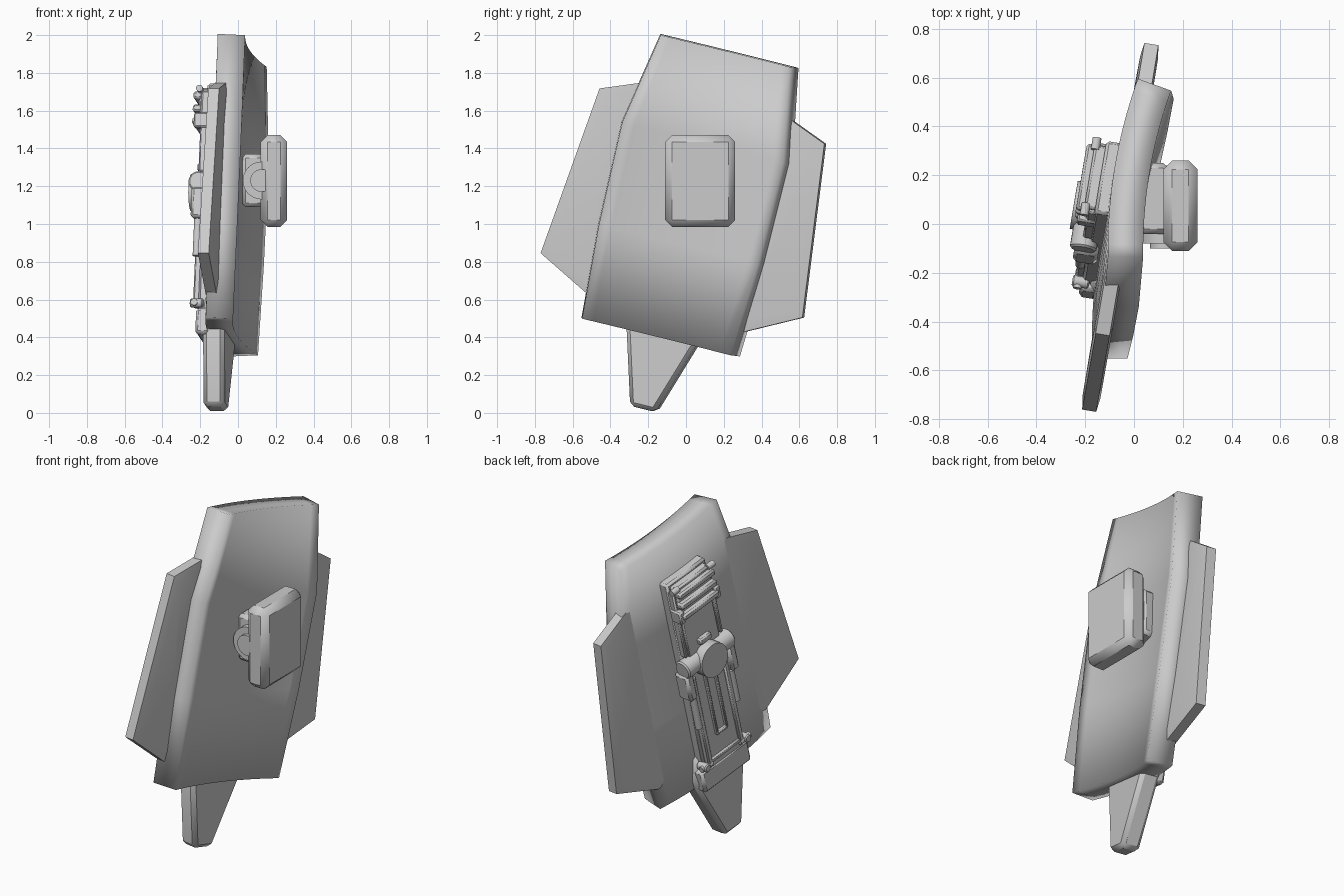
import bpy, bmesh, math
from mathutils import Matrix, Vector

if "Cube" in bpy.data.objects:
    bpy.data.objects.remove(bpy.data.objects["Cube"])

grey = bpy.data.materials.new("plain grey")
grey.use_nodes = True
grey.diffuse_color = (0.6, 0.6, 0.6, 1)
grey.node_tree.nodes["Principled BSDF"].inputs["Base Color"].default_value = (0.6, 0.6, 0.6, 1)

# Tilted shield frame: a across, b along, c out of the gripped face
across = Vector((0.161, 0.958, -0.236)).normalized()
out = across.cross(Vector((0.043, 0.239, 0.971))).normalized()
along = out.cross(across)
FRAME = Matrix((across, along, out)).transposed().to_4x4()
FRAME.translation = (-0.016, -0.233, 0.057)
WORLD = Matrix.Identity(4)


def finish(bm, name, frame=FRAME, bevel=0, solid=0, segments=1):
    if not solid:
        bmesh.ops.recalc_face_normals(bm, faces=bm.faces)
    mesh = bpy.data.meshes.new(name)
    bm.to_mesh(mesh)
    bm.free()
    mesh.materials.append(grey)
    ob = bpy.data.objects.new(name, mesh)
    bpy.context.collection.objects.link(ob)
    ob.matrix_world = frame
    if solid:
        mod = ob.modifiers.new("thickness", "SOLIDIFY")
        mod.thickness, mod.offset = solid, -1
    if bevel:
        mod = ob.modifiers.new("bevel", "BEVEL")
        mod.width, mod.segments = bevel, segments
    bpy.ops.object.select_all(action="DESELECT")
    ob.select_set(True)
    bpy.context.view_layer.objects.active = ob
    bpy.ops.object.shade_smooth_by_angle(angle=math.radians(30))
    return ob


def box(name, lo, hi, bevel=0.008, frame=FRAME):
    bm = bmesh.new()
    size = [h - l for l, h in zip(lo, hi)]
    mid = [(h + l) / 2 for l, h in zip(lo, hi)]
    bmesh.ops.create_cube(bm, size=1, matrix=Matrix.Translation(mid) @ Matrix.Diagonal((*size, 1)))
    return finish(bm, name, frame, bevel)


def rod(name, mid, radius, depth, axis, frame=FRAME, bevel=0, sides=24):
    bm = bmesh.new()
    turn = Vector((0, 0, 1)).rotation_difference(Vector(axis)).to_matrix().to_4x4()
    bmesh.ops.create_cone(bm, cap_ends=True, segments=sides, radius1=radius, radius2=radius,
                          depth=depth, matrix=Matrix.Translation(mid) @ turn)
    return finish(bm, name, frame, bevel)


def prism(name, outline, c0, c1, border=0, rise=0, bevel=0):
    bm = bmesh.new()
    base = bm.faces.new([bm.verts.new((a, b, c0)) for a, b in outline])
    top = bmesh.ops.extrude_face_region(bm, geom=[base])["geom"]
    bmesh.ops.translate(bm, vec=(0, 0, c1 - c0), verts=[v for v in top if isinstance(v, bmesh.types.BMVert)])
    bmesh.ops.recalc_face_normals(bm, faces=bm.faces)
    if border:
        caps = [f for f in bm.faces if abs(f.normal.z) > 0.9]
        bmesh.ops.inset_individual(bm, faces=caps, thickness=border, depth=rise)
    return finish(bm, name, bevel=bevel)


# Curved main plate
bm = bmesh.new()
COLS = 14
rows = []
for b, half in ((0.355, 0.41), (0.86, 0.438), (1.415, 0.444), (1.913, 0.355)):
    line = [half * (2 * i / COLS - 1) for i in range(COLS + 1)]
    rows.append([bm.verts.new((a, b, 0.247 * a * a)) for a in line])
for low, high in zip(rows, rows[1:]):
    for i in range(COLS):
        bm.faces.new((low[i], low[i + 1], high[i + 1], high[i]))
finish(bm, "main_plate", solid=0.145)

# Side wings
for side, word in ((-1, "front"), (1, "rear")):
    prism(word + "_wing", [(side * a, b) for a, b in
          ((0.36, 1.66), (0.621, 1.558), (0.723, 0.636), (0.425, 0.483), (0.36, 0.5))],
          -0.108, -0.05, border=0.06, rise=0.008)

# Lower fin
prism("lower_fin", [(-0.19, 0.38), (-0.068, -0.037), (0.072, -0.037), (0.21, 0.38), (0.17, 0.55), (-0.17, 0.55)],
      -0.16, -0.045, bevel=0.022)

# Grip pad with its mount
box("grip_pad", (0.12, -0.11, 0.985), (0.26, 0.26, 1.47), 0.036, WORLD)
box("grip_mount", (0.02, -0.04, 1.09), (0.14, 0.25, 1.37), 0.02, WORLD)
rod("grip_pivot", (0.125, 0.07, 1.23), 0.1, 0.3, (0, 1, 0), WORLD)
rod("grip_pivot_cap", (0.125, 0.07, 1.23), 0.06, 0.34, (0, 1, 0), WORLD)

# Mechanism backing and end plate
box("mechanism_base", (-0.155, 0.36, -0.195), (0.155, 1.7, -0.12), 0.012)
box("end_plate", (-0.185, 0.33, -0.2), (0.185, 0.47, -0.12), 0.015)

# Lower frame: rails, cross bar, rounded slot guide
box("lower_panel", (-0.125, 0.5, -0.212), (0.125, 1.1, -0.17), 0.006)
for side, word in ((-1, "front"), (1, "rear")):
    def pair(name, a0, a1, b0, b1, c0, c1, bevel=0.008):
        lo, hi = sorted((side * a0, side * a1))
        box(word + name, (lo, b0, c0), (hi, b1, c1), bevel)
    pair("_long_rail", 0.105, 0.14, 0.5, 1.08, -0.225, -0.17)
    pair("_slot_rail", 0.03, 0.045, 0.66, 1.08, -0.23, -0.2, 0.004)
    pair("_hinge_block", 0.135, 0.195, 0.96, 1.13, -0.25, -0.15, 0.015)
    pair("_upper_rail", 0.125, 0.15, 1.22, 1.66, -0.225, -0.18)
    pair("_bracket", 0.12, 0.16, 1.46, 1.54, -0.26, -0.18)
    rod(word + "_hinge_pin", (side * 0.15, 0.86, -0.215), 0.02, 0.2, (0, 1, 0))
    rod(word + "_corner_bolt", (side * 0.16, 0.5, -0.2), 0.024, 0.07, (0, 0, 1), bevel=0.006)
    rod(word + "_corner_pin", (side * 0.15, 0.5, -0.21), 0.018, 0.08, (1, 0, 0))
    rod(word + "_top_bolt", (side * 0.14, 1.67, -0.235), 0.018, 0.05, (1, 0, 0))
box("slot_end", (-0.045, 0.645, -0.23), (0.045, 0.665, -0.2), 0.006)
box("lower_cross_bar", (-0.13, 0.5, -0.222), (0.13, 0.53, -0.17))

# Central hinge drum and disc
rod("hinge_drum", (0, 1.16, -0.215), 0.055, 0.37, (1, 0, 0), bevel=0.008)
rod("hinge_disc", (0, 1.14, -0.24), 0.1, 0.085, (0, 0, 1), sides=32)
box("catch_tab", (-0.045, 1.25, -0.25), (0.045, 1.29, -0.19))

# Upper panel with stacked ribs
box("upper_panel", (-0.12, 1.2, -0.222), (0.12, 1.48, -0.17), 0.006)
box("rib_block", (-0.135, 1.47, -0.24), (0.135, 1.68, -0.17), 0.01)
for i, b in enumerate((1.5, 1.57, 1.64)):
    box(f"rib_{i + 1}", (-0.14, b - 0.02, -0.272), (0.14, b + 0.02, -0.22), 0.01)
